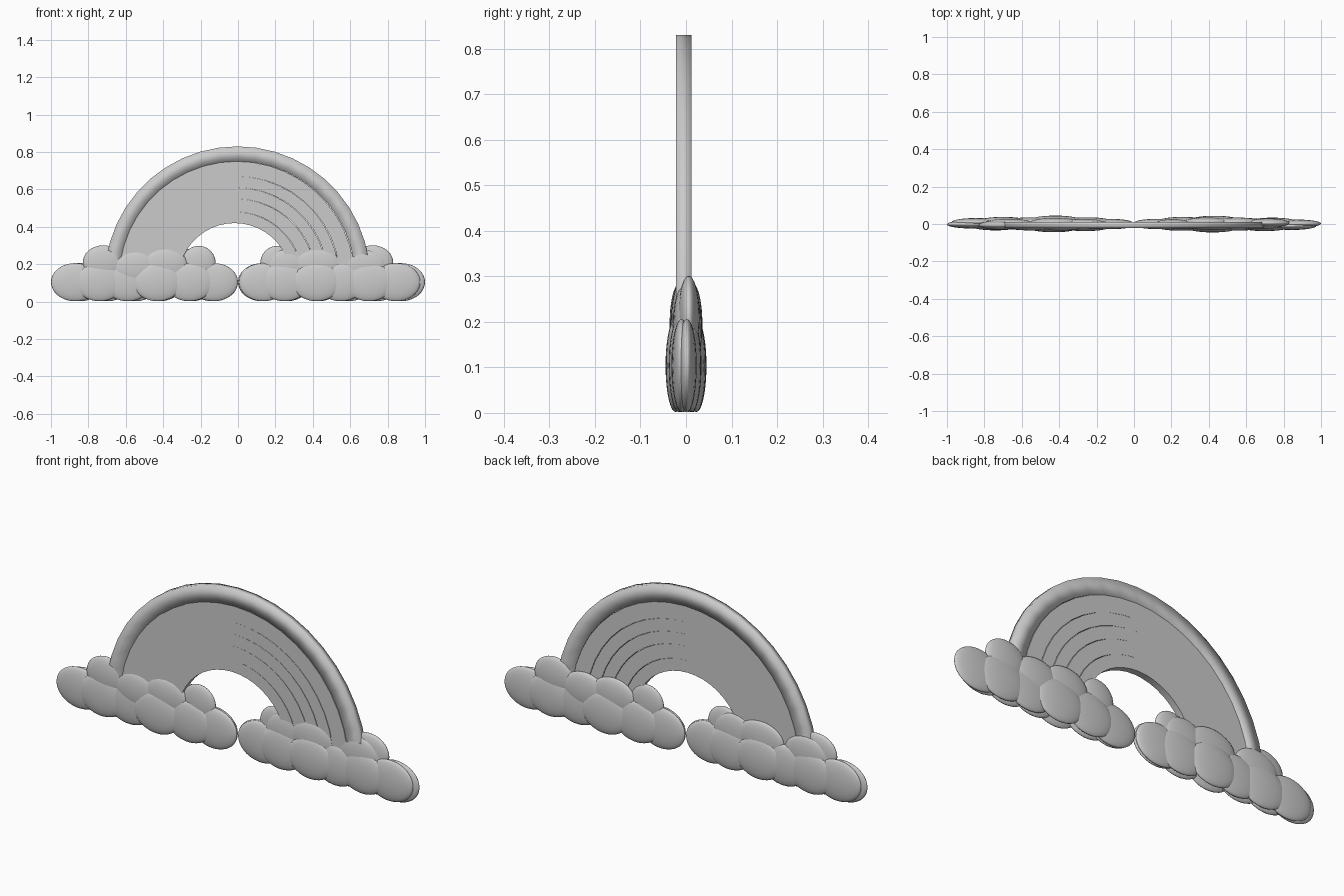
import bpy, bmesh, math

if "Cube" in bpy.data.objects:
    bpy.data.objects.remove(bpy.data.objects["Cube"])

ARC_Z = 0.12  # height of the arc centre


def smooth(obj, angle):
    bpy.context.view_layer.objects.active = obj
    obj.select_set(True)
    bpy.ops.object.shade_smooth_by_angle(angle=math.radians(angle))
    obj.select_set(False)


def add_object(name, bm):
    bmesh.ops.recalc_face_normals(bm, faces=bm.faces)
    mesh = bpy.data.meshes.new(name)
    bm.to_mesh(mesh)
    bm.free()
    obj = bpy.data.objects.new(name, mesh)
    bpy.context.collection.objects.link(obj)
    return obj


def arc_band(name, r_in, r_out, y_front, y_back, shift, steps=22):
    """Half-ring with a box section, swept over the top."""
    bm = bmesh.new()
    rings = []
    for i in range(steps + 1):
        a = math.pi * i / steps
        c, s = math.cos(a), math.sin(a)
        rings.append([bm.verts.new((shift + r * c, y, ARC_Z + r * s))
                      for r, y in ((r_in, y_front), (r_out, y_front),
                                   (r_out, y_back), (r_in, y_back))])
    for a, b in zip(rings, rings[1:]):
        for k in range(4):
            bm.faces.new((a[k], a[(k + 1) % 4], b[(k + 1) % 4], b[k]))
    bm.faces.new(rings[0])
    bm.faces.new(rings[-1])
    return add_object(name, bm)


# Rainbow bands, from the inside out
radii = [0.30, 0.36, 0.43, 0.49, 0.55, 0.63, 0.71]
for i, (r0, r1) in enumerate(zip(radii, radii[1:])):
    outer = i == len(radii) - 2
    band = arc_band(f"rainbow_band_{i + 1}", r0, r1, -0.022,
                    0.012 if outer else 0.0105, -0.018 + 0.003 * i)
    smooth(band, 100 if outer else 30)

# Cloud puffs: x, y, z, half width, half depth, half height
lower_front = [(-0.87, -0.002), (-0.74, -0.012), (-0.59, -0.010),
               (-0.43, -0.022), (-0.26, -0.016), (-0.13, -0.006)]
lower_back = [(-0.845, 0.010), (-0.70, 0.016), (-0.55, 0.014),
              (-0.42, 0.023), (-0.25, 0.014), (-0.135, 0.006)]
puffs = [(x, y, 0.108, 0.13, 0.022, 0.102) for x, y in lower_front + lower_back]
puffs += [(-0.72, -0.006, 0.212, 0.11, 0.024, 0.093),
          (-0.55, -0.012, 0.185, 0.12, 0.023, 0.09),
          (-0.39, -0.013, 0.20, 0.12, 0.023, 0.09),
          (-0.21, -0.004, 0.212, 0.09, 0.022, 0.09),
          (-0.67, 0.008, 0.19, 0.12, 0.021, 0.09),
          (-0.42, 0.012, 0.20, 0.13, 0.021, 0.09),
          (-0.27, 0.008, 0.195, 0.11, 0.020, 0.09)]


def cloud(name, turn):
    """Cluster of flattened spheres; turn = -1 rotates it half a turn about z."""
    bm = bmesh.new()
    for x, y, z, rx, ry, rz in puffs:
        new = bmesh.ops.create_uvsphere(bm, u_segments=28, v_segments=18, radius=1)["verts"]
        bmesh.ops.scale(bm, verts=new, vec=(rx, ry, rz))
        bmesh.ops.translate(bm, verts=new, vec=(turn * x, turn * y, z - 0.004))
    smooth(add_object(name, bm), 180)


cloud("left_cloud", 1)
cloud("right_cloud", -1)
